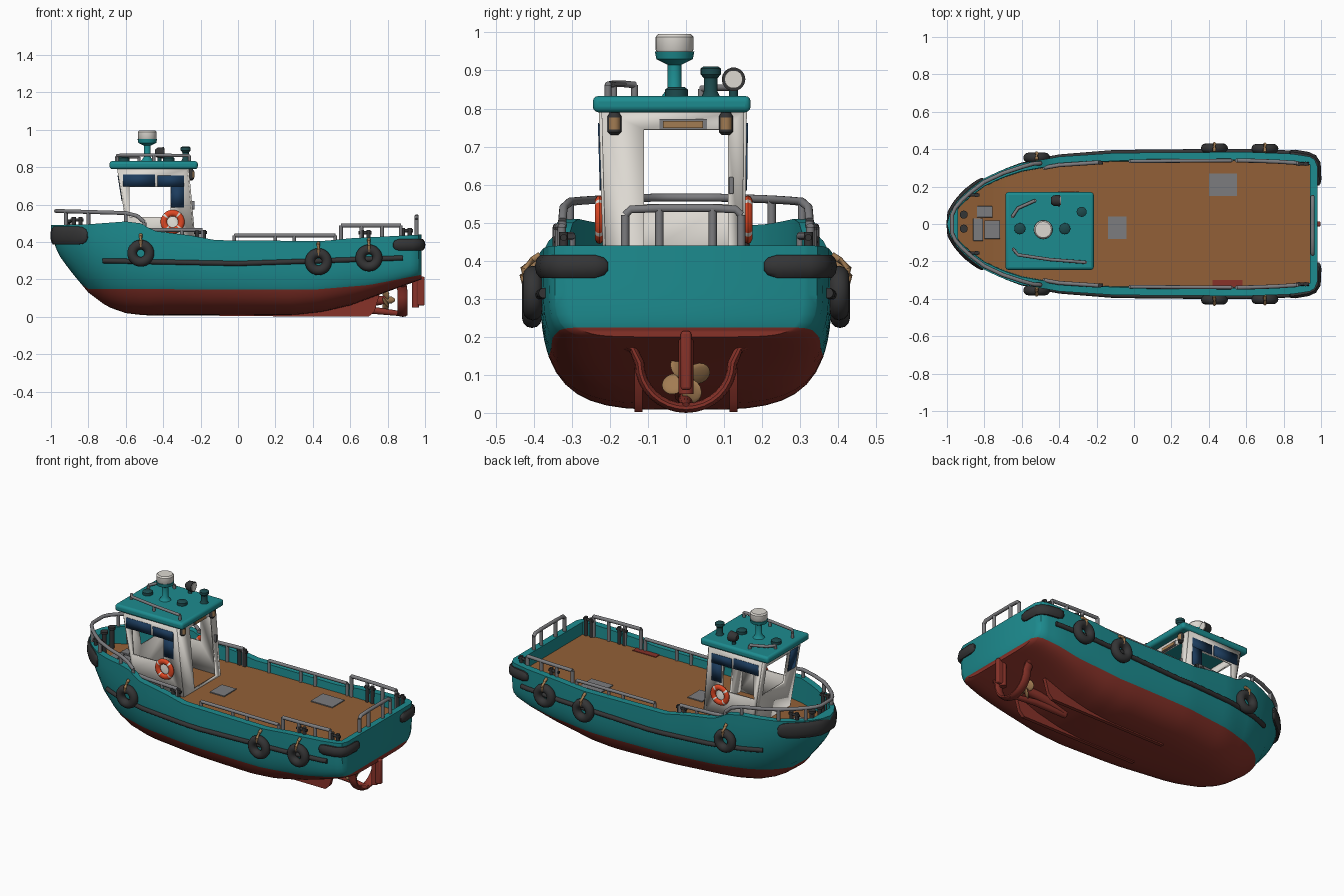
import bpy, bmesh, math
from mathutils import Vector, Matrix

if "Cube" in bpy.data.objects:
    bpy.data.objects.remove(bpy.data.objects["Cube"])

def material(name, rgb):
    m = bpy.data.materials.new(name)
    m.diffuse_color = (*rgb, 1)
    m.use_nodes = True
    m.node_tree.nodes["Principled BSDF"].inputs["Base Color"].default_value = m.diffuse_color
    return m

TEAL = material("teal paint", (.012, .26, .275))
RED = material("red bottom paint", (.245, .032, .022))
WOOD = material("deck wood", (.29, .118, .038))
WHITE = material("cabin white", (.72, .69, .64))
RUBBER = material("black rubber", (.035, .035, .036))
METAL = material("grey metal", (.2, .2, .21))
GLASS = material("dark blue glass", (.012, .045, .11))
ORANGE = material("buoy orange", (.75, .065, .018))
BRASS = material("brass", (.36, .2, .085))
DARK = material("dark teal", (.012, .07, .075))

def finish(name, bm, mats, angle=40, bevel=0):
    bmesh.ops.recalc_face_normals(bm, faces=bm.faces)
    me = bpy.data.meshes.new(name)
    bm.to_mesh(me)
    bm.free()
    for m in mats:
        me.materials.append(m)
    me.shade_smooth()
    me.set_sharp_from_angle(angle=math.radians(angle))
    ob = bpy.data.objects.new(name, me)
    bpy.context.collection.objects.link(ob)
    if bevel:
        b = ob.modifiers.new("bevel", 'BEVEL')
        b.width, b.segments = bevel, 3
    return ob

def box(name, lo, hi, mat, bevel=0):
    bm = bmesh.new()
    bmesh.ops.create_cube(bm, size=1)
    for v in bm.verts:
        v.co = [(a + b) / 2 + c * (b - a) for a, b, c in zip(lo, hi, v.co)]
    return finish(name, bm, [mat], bevel=bevel)

def tube(bm, pts, r, rz=None, ref=(0, 0, 1), closed=False, sides=10, rule=None):
    """Sweep an elliptical section along a path; r and rz may be lists."""
    pts = [Vector(p) for p in pts]
    n, rings = len(pts), []
    pick = lambda v, i: v[i] if isinstance(v, list) else v
    for i, p in enumerate(pts):
        a = pts[i - 1] if (i or closed) else p
        b = pts[(i + 1) % n] if (i < n - 1 or closed) else p
        t = (b - a).normalized()
        up = Vector(ref)
        if abs(t.dot(up)) > .95:
            up = Vector((1, 0, 0))
        s = t.cross(up).normalized()
        u = s.cross(t)
        ra = pick(r, i)
        rb = pick(rz, i) or ra
        rings.append([bm.verts.new(p + s * ra * math.cos(k * math.tau / sides)
                      + u * rb * math.sin(k * math.tau / sides)) for k in range(sides)])
    for i in range(n if closed else n - 1):
        A, B = rings[i], rings[(i + 1) % n]
        for k in range(sides):
            f = bm.faces.new((A[k], A[(k + 1) % sides], B[(k + 1) % sides], B[k]))
            f.material_index = rule(i) if rule else 0
    if not closed:
        bm.faces.new(rings[0])
        bm.faces.new(rings[-1])

def rod(name, pts, r, mat, **kw):
    bm = bmesh.new()
    tube(bm, pts, r, **kw)
    return finish(name, bm, [mat])

def rail(name, pts, posts, base, r=.011):
    bm = bmesh.new()
    tube(bm, pts, r)
    for i in posts:
        x, y, z = pts[i]
        tube(bm, [(x, y, base(x)), (x, y, z)], r)
    return finish(name, bm, [METAL])

def table(*pairs):
    def f(x):
        for (a, u), (b, v) in zip(pairs, pairs[1:]):
            if x <= b:
                return u + (v - u) * max(0, (x - a) / (b - a))
        return pairs[-1][1]
    return f

# Hull lines: half width, keel, top edge, fullness, paint line and deck height
half = table((-1, 0), (-.985, .06), (-.95, .115), (-.9, .17), (-.8, .245), (-.7, .292), (-.6, .325), (-.4, .36),
             (-.1, .38), (.6, .385), (.85, .375), (.94, .36), (.965, .345), (.98, .31))
keel = table((-1, .46), (-.98, .38), (-.95, .32), (-.9, .25), (-.8, .13), (-.7, .055), (-.6, .02), (-.5, .008),
             (.3, .008), (.45, .025), (.6, .06), (.8, .135), (.98, .2))
top = table((-1, .49), (-.8, .495), (-.6, .51), (-.52, .5), (-.45, .46), (-.25, .435), (-.12, .41), (.45, .405),
            (.6, .42), (.98, .44))
full = table((-1, 2), (-.8, 2.2), (-.5, 2.8), (0, 3.5), (.6, 4), (.98, 7))
paint = table((-1, .15), (.4, .145), (.7, .17), (.98, .225))
deck = table((-1, .40), (-.7, .36), (1, .36))

def hull_y(x, z):
    k, t, n = keel(x), top(x), full(x)
    u = min(1, max(0, (z - k) / (t - k)))
    return half(x) * (1 - (1 - u) ** n) ** (1 / n)

# Hull with bulwark and deck
NR, NT = 8, 8
def section(x):
    k, t = keel(x), top(x)
    p = max(paint(x), k)
    zs = [k + (p - k) * (i / NR) ** 2.5 for i in range(NR)] + [p + (t - p) * (i / NT) ** 1.3 for i in range(NT + 1)]
    pts = [(x, hull_y(x, z), z) for z in zs]
    xc = min(.94, max(-.94, x))
    d = deck(xc)
    yi = half(xc) - .042
    yd = min(yi - .003, hull_y(xc, d) - .02)
    return pts + [(xc, yi, top(xc)), (xc, yd, d), (xc, 0, d)]

xs = sorted({round(-1 + i * .04, 3) for i in range(50)} | {-.99, -.985, -.97, -.95, -.94, -.93, .94, .955, .965, .975, .98})
bm = bmesh.new()
grid = {s: [[bm.verts.new((x, s * y, z)) for x, y, z in section(v)] for v in xs] for s in (1, -1)}
last = NR + NT + 2
def paint_face(f, j):
    f.material_index = 1 if j < NR else (2 if j == last else 0)
for g in grid.values():
    for A, B in zip(g, g[1:]):
        for j in range(last + 1):
            paint_face(bm.faces.new((A[j], B[j], B[j + 1], A[j + 1])), j)
for e in (0, -1):
    P, Q = grid[1][e], grid[-1][e]
    for j in range(last):
        paint_face(bm.faces.new((P[j], P[j + 1], Q[j + 1], Q[j])), j)
bmesh.ops.remove_doubles(bm, verts=bm.verts, dist=.0003)
finish("hull", bm, [TEAL, RED, WOOD], 35)

# Fenders with rounded ends
bow = [(x, hull_y(x, .43) + .003, .435) for x in (-.805, -.812, -.83, -.86, -.89, -.92, -.945, -.965, -.98)]
ends = [.3, .65, .9] + [1] * 13 + [.9, .65, .3]
rod("bow_fender", bow + [(-.985, 0, .435)] + [(x, -y, z) for x, y, z in bow[::-1]], [.018 * e for e in ends], RUBBER,
    rz=[.05 * e for e in ends], sides=14)
rub = table((-.72, .30), (0, .285), (.88, .315))
ends = [.35, .75, 1, 1, 1, 1, 1, 1, .75, .35]

# Rub rails, tyres, side rails and bollards on both sides
for s, side in ((1, "port"), (-1, "starboard")):
    rod(side + "_rub_rail", [(x, s * (hull_y(x, rub(x)) + .004), rub(x)) for x in [-.72 + i * .04 for i in range(41)]],
        .014, RUBBER)
    rod(side + "_stern_fender", [(x, s * (hull_y(x, .385) + .004), .385) for x in (.83, .837, .86, .9, .93, .96)]
        + [(.978, s * .325, .385), (.982, s * .24, .385), (.982, s * .215, .385), (.982, s * .205, .385)],
        [.02 * e for e in ends], RUBBER, rz=[.032 * e for e in ends])
    for i, (x, z) in enumerate(((-.52, .34), (.43, .295), (.7, .315))):
        y = s * (hull_y(x, z) + .022)
        bm = bmesh.new()
        tube(bm, [(x + .046 * math.cos(a * math.tau / 28), y, z + .046 * math.sin(a * math.tau / 28))
                  for a in range(28)], .026, ref=(0, 1, 0), closed=True, sides=12)
        finish(f"{side}_tyre_{i}", bm, [RUBBER])
        rod(f"{side}_tyre_rope_{i}", [(x, y + s * .015, z + .035), (x, y + s * .024, z + .065), (x, y, z + .088),
            (x, s * (half(x) + .002), z + .1)], .009, BRASS)
    y = lambda x: s * (half(x) - .045)
    rail(side + "_middle_rail", [(x, y(x), .435) for x in (-.02, .1, .2, .3, .42, .52)], (0, 2, 3, 5), deck, .01)
    rail(side + "_aft_rail", [(x, y(x), .488) for x in (.55, .66, .77, .87)], (0, 1, 2, 3), deck)
    rail(side + "_cabin_rail", [(x, y(x), .465) for x in (-.48, -.4, -.3, -.19)], (0, 2, 3), deck)
    for i, x in enumerate((-.86, -.2, .68, .9)):
        bm = bmesh.new()
        for dx in (-.018, .018):
            tube(bm, [(x + dx, y(x), deck(x)), (x + dx, y(x), top(x) + .04)], .012)
        tube(bm, [(x - .035, y(x), top(x) + .025), (x + .035, y(x), top(x) + .025)], .009)
        finish(f"{side}_bollard_{i}", bm, [RUBBER])

# Bow bollard
bm = bmesh.new()
for yy in (-.025, .05):
    tube(bm, [(-.91, yy, z) for z in (.38, .5, .505, .52)], [.014, .014, .022, .022])
finish("bow_bollard", bm, [RUBBER])

# Bow and stern rails
side = [(x, half(x) - .02, .555 + max(0, -.6 - x) * .03) for x in (-.6, -.7, -.8, -.87, -.92, -.955)]
side = [(-.5, .325, .505), (-.54, .322, .54)] + side + [(-.972, .05, .566)]
loop = side + [(x, -y, z) for x, y, z in side[::-1]]
rail("bow_rail", loop, (0, 2, 4, 6, 11, 13, 15, 17), lambda x: top(x) - .03)
rail("stern_rail", [(.955, y, z) for y, z in ((-.16, .52), (-.145, .535), (-.07, .538), (.07, .538), (.13, .535), (.145, .52))],
     (0, 2, 3, 5), top)

# Deck hatches and worn patch
for i, (x0, y0, x1, y1) in enumerate(((-.86, -.09, -.8, .03), (-.8, -.08, -.71, .02), (-.84, .035, -.75, .095))):
    box(f"bow_hatch_{i}", (x0, y0, .36), (x1 - .006, y1, .385), METAL, .003)
box("middle_hatch", (-.14, -.08, .355), (-.04, .04, .366), METAL)
box("aft_hatch", (.40, .15, .355), (.55, .27, .366), METAL)
box("red_deck_patch", (.42, -.355, .355), (.58, -.30, .364), RED)

# Cabin walls: flat rings around an opening, thickened
ZB, ZT = .36, .795
def corner(fx, fy, z):
    h = (z - ZB) / (ZT - ZB)
    return Vector((-.57 - .07 * h if fx < 0 else -.23 - .04 * h, -.21 - .012 * h if fy < 0 else .147 + .006 * h, z))

def wall(name, a, b, lo, hi, axis, z0, z1):
    def at(u, z):
        p, q = corner(*a, z), corner(*b, z)
        return p.lerp(q, (u - p[axis]) / (q[axis] - p[axis]))
    bm = bmesh.new()
    outer = [bm.verts.new(p) for p in (corner(*a, ZB), corner(*b, ZB), corner(*b, ZT), corner(*a, ZT))]
    inner = [bm.verts.new(at(u, z)) for u, z in ((lo, z0), (hi, z0), (hi, z1), (lo, z1))]
    for i in range(4):
        j = (i + 1) % 4
        bm.faces.new((outer[i], outer[j], inner[j], inner[i]))
    m = finish(name, bm, [WHITE], 20).modifiers.new("thickness", 'SOLIDIFY')
    m.thickness, m.offset = .014, 0
    return at

walls = {-1: wall("cabin_starboard_wall", (-1, -1), (1, -1), -.58, -.36, 0, .535, .695),
         1: wall("cabin_port_wall", (-1, 1), (1, 1), -.58, -.36, 0, .535, .695)}
bow_at = wall("cabin_bow_wall", (-1, -1), (-1, 1), -.11, .11, 1, .548, .745)
wall("cabin_door_wall", (1, -1), (1, 1), -.11, .11, 1, .37, .745)

def pane(name, at, out, u0, u1, z0, z1):
    bm = bmesh.new()
    bm.faces.new([bm.verts.new(at(u, z) + Vector(out)) for u, z in ((u0, z0), (u1, z0), (u1, z1), (u0, z1))])
    m = finish(name, bm, [GLASS]).modifiers.new("thickness", 'SOLIDIFY')
    m.thickness, m.offset = .005, 0

# Blue windows
for s, at in walls.items():
    for i, w in enumerate(((-.615, -.445, .697, .762), (-.43, -.29, .697, .755), (-.357, -.29, .585, .697))):
        pane(f"side_window_{s}_{i}", at, (0, s * .008, 0), *w)
pane("bow_window", bow_at, (-.008, 0, 0), -.195, -.12, .62, .755)

# Door fittings
box("door_sign_frame", (-.272, -.07, .745), (-.257, .055, .772), METAL)
box("door_sign", (-.265, -.06, .749), (-.253, .045, .767), BRASS)
box("door_handle", (-.25, .113, .575), (-.232, .125, .62), METAL, .003)
for i, y in enumerate((-.188, .105)):
    rod(f"door_lamp_{i}", [(-.253, y, z) for z in (.73, .738, .78, .79)], [.01, .018, .018, .012], RUBBER)
    rod(f"door_lamp_glass_{i}", [(-.248, y, .745), (-.248, y, .776)], .016, BRASS)

# Roof and roof gear
box("roof", (-.687, -.245, .79), (-.215, .17, .833), TEAL, .015)
R = lambda x: .825
rail("roof_rail_starboard", [(-.645, -.135, .862), (-.62, -.165, .865), (-.45, -.19, .865), (-.26, -.205, .862)], (0, 2, 3), R, .009)
rail("roof_rail_port", [(-.65, .04, .852), (-.62, .085, .855), (-.53, .125, .855)], (0, 2), R, .009)
rod("radar_stand", [(-.485, -.03, z) for z in (.83, .838, .855, .915, .93, .95)], [.036, .03, .018, .018, .048, .052], TEAL, sides=20)
rod("radar_dome", [(-.485, -.03, z) for z in (.948, .955, .988, .996)], [.046, .05, .05, .043], WHITE, sides=24)
rod("horn", [(-.28, .065, z) for z in (.83, .845, .88, .89, .905, .91)], [.025, .018, .018, .027, .027, .02], DARK, sides=16)
for i, x in enumerate((-.37, -.61)):
    rod(f"roof_vent_{i}", [(x, -.025, z) for z in (.83, .85, .856)], [.03, .03, .022], DARK, sides=16)
rod("search_lamp_stand", [(-.42, .125, .83), (-.42, .125, .87)], .012, DARK)
rod("search_lamp", [(-.445, .125, .877), (-.43, .125, .877), (-.395, .125, .877)], [.016, .028, .031], RUBBER, sides=18)
rod("search_lamp_lens", [(-.396, .125, .877), (-.391, .125, .877)], .024, WHITE, sides=18)

# Lifebuoys with white bands
for s, y in ((-1, -.228), (1, .163)):
    bm = bmesh.new()
    tube(bm, [(-.35 + .047 * math.cos(a * math.tau / 32), y, .508 + .047 * math.sin(a * math.tau / 32)) for a in range(32)],
         .017, rz=.012, ref=(0, 1, 0), closed=True, rule=lambda i: int((i + 4) % 8 == 0))
    finish(f"lifebuoy_{s}", bm, [ORANGE, WHITE])

# Skegs
for s in (-1, 1):
    bm = bmesh.new()
    f = bm.faces.new([bm.verts.new((x, s * .125 - .011, z)) for x, z in
                      ((-.1, .004), (.7, .002), (.73, .03), (.76, .13), (.5, .06), (-.1, .02))])
    e = bmesh.ops.extrude_face_region(bm, geom=[f])
    bmesh.ops.translate(bm, vec=(0, .022, 0), verts=[v for v in e['geom'] if isinstance(v, bmesh.types.BMVert)])
    finish(f"skeg_{s}", bm, [RED])

# Propeller guard, rudder and propeller
U = [(.88, .122 * math.cos(a), .13 + .117 * math.sin(a)) for a in [math.pi + i * math.pi / 16 for i in range(17)]]
rod("propeller_guard", [(.87, -.23, .2), (.875, -.14, .17)] + U + [(.875, .14, .17), (.87, .23, .2)],
    .013, RED, rz=.028, ref=(1, 0, 0))
rod("guard_shoe", [(.5, 0, .035), (.72, 0, .035), (.9, 0, .014)], [.02, .02, .013], RED)
box("rudder", (.935, -.014, .06), (.998, .014, .215), RED, .008)
rod("rudder_stock", [(.95, 0, .05), (.95, 0, .22)], .02, RED)
rod("shaft_housing", [(.5, 0, .05), (.65, 0, .08), (.79, 0, .09)], [.03, .035, .022], RED, sides=14)
bm = bmesh.new()
tube(bm, [(x, 0, .09) for x in (.765, .82, .84)], [.02, .02, .006], sides=14)
for i in range(4):
    m = (Matrix.Translation((.79, 0, .09)) @ Matrix.Rotation(i * math.pi / 2 + .4, 4, 'X') @ Matrix.Translation((0, 0, .035))
         @ Matrix.Rotation(.6, 4, 'Z') @ Matrix.Diagonal((.007, .032, .032, 1)))
    bmesh.ops.create_uvsphere(bm, u_segments=14, v_segments=8, radius=1, matrix=m)
finish("propeller", bm, [BRASS])
